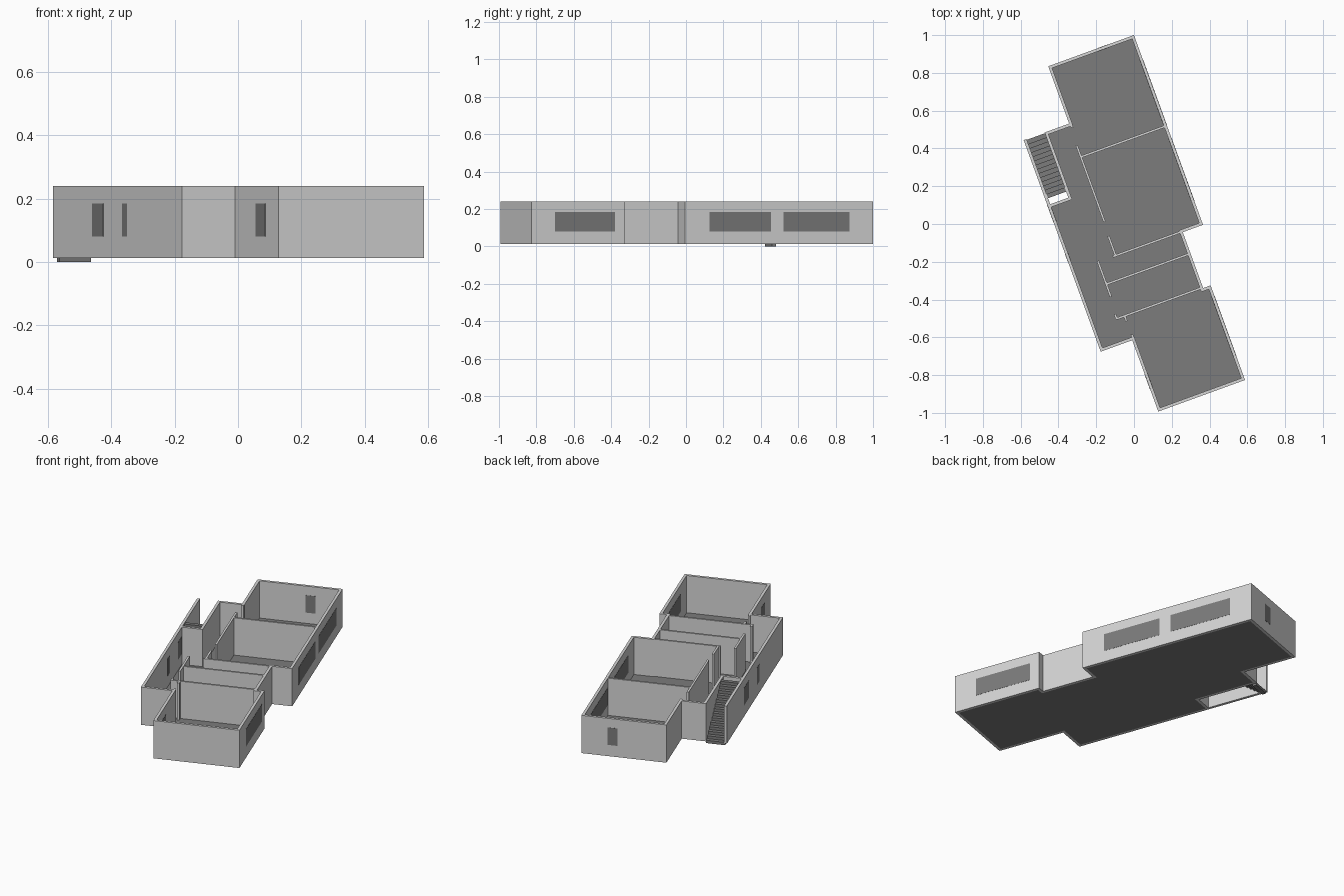
import bpy, bmesh
from mathutils import Matrix
from math import radians

if "Cube" in bpy.data.objects:
    bpy.data.objects.remove(bpy.data.objects["Cube"])

ROT = Matrix.Rotation(radians(20), 4, 'Z')   # plan is drawn square, then turned
Z0, Z1, T = 0.012, 0.24, 0.016               # wall bottom, wall top, outer thickness


def material(name, v):
    m = bpy.data.materials.new(name)
    m.diffuse_color = (v, v, v, 1)
    m.use_nodes = True
    m.node_tree.nodes["Principled BSDF"].inputs["Base Color"].default_value = m.diffuse_color
    return m


LIGHT = material("wall_grey", 0.67)
DARK = material("dark_grey", 0.20)


def finish(bm, name, mat):
    bmesh.ops.recalc_face_normals(bm, faces=bm.faces)
    me = bpy.data.meshes.new(name)
    bm.to_mesh(me)
    bm.free()
    me.materials.append(mat)
    me.transform(ROT)
    ob = bpy.data.objects.new(name, me)
    bpy.context.collection.objects.link(ob)
    return ob


def box(name, u0, u1, v0, v1, z0, z1, mat):
    bm = bmesh.new()
    bmesh.ops.create_cube(bm, size=1)
    for v in bm.verts:
        v.co = ((u0 + u1) / 2 + v.co.x * (u1 - u0),
                (v0 + v1) / 2 + v.co.y * (v1 - v0),
                (z0 + z1) / 2 + v.co.z * (z1 - z0))
    return finish(bm, name, mat)


# Outline of the plan, with a notch for the stair bay
PLAN = [(0.342, 0.940), (-0.141, 0.940), (-0.141, 0.617), (-0.279, 0.617),
        (-0.279, 0.250), (-0.397, 0.250), (-0.397, -0.575), (-0.219, -0.575),
        (-0.219, -0.977), (0.270, -0.977), (0.270, -0.444), (0.228, -0.444),
        (0.228, -0.129), (0.342, -0.129)]


def plan_part(name, ring, height, mat):
    """Extrude either the rim of the plan or its inside."""
    bm = bmesh.new()
    f = bm.faces.new([bm.verts.new((u, v, Z0)) for u, v in PLAN])
    f.normal_update()
    rim = bmesh.ops.inset_region(bm, faces=[f], thickness=T, use_boundary=True,
                                 use_even_offset=True)['faces']
    drop = [g for g in bm.faces if (g in rim) != ring]
    bmesh.ops.delete(bm, geom=drop, context='FACES')
    ext = bmesh.ops.extrude_face_region(bm, geom=bm.faces[:], use_keep_orig=True)
    for e in ext['geom']:
        if isinstance(e, bmesh.types.BMVert):
            e.co.z += height
    finish(bm, name, mat)


plan_part("outer_walls", True, Z1 - Z0, LIGHT)
plan_part("floor", False, 0.003, DARK)

# Free wall beside the stairs
box("stair_side_wall", -0.397, -0.397 + T, 0.25, 0.617, Z0, Z1, LIGHT)

# Inner walls: cross walls (v, u range) and corridor walls (u, v range)
H = 0.006
for i, (v, a, b) in enumerate([(0.430, -0.143, 0.330), (-0.124, -0.165, 0.220),
                               (-0.249, -0.250, 0.220), (-0.440, -0.263, 0.220)]):
    box(f"cross_wall_{i}", a, b, v - H, v + H, Z0 + 0.001, Z1, LIGHT)
for i, (u, a, b) in enumerate([(-0.143, 0.064, 0.496), (-0.133, 0.590, 0.617),
                               (-0.149, -0.124, -0.013), (-0.247, -0.320, -0.118),
                               (-0.258, -0.440, -0.415), (-0.213, -0.470, -0.440),
                               (-0.211, -0.575, -0.545)]):
    box(f"corridor_wall_{i}", u - H, u + H, a, b, Z0 + 0.001, Z1, LIGHT)

# Windows: dark panes showing on both faces of the outer walls
E, W0, W1 = 0.001, 0.08, 0.185
for i, (u, a, b) in enumerate([(-0.397, 0.152, 0.254), (-0.397, -0.067, -0.023),
                               (-0.219, -0.854, -0.766), (0.270 - T, -0.843, -0.502),
                               (0.342 - T, 0.009, 0.360), (0.342 - T, 0.429, 0.806)]):
    box(f"side_window_{i}", u - E, u + T + E, a, b, W0, W1, DARK)
box("back_window", 0.136, 0.192, 0.940 - T - E, 0.940 + E, W0, W1, DARK)

# Stairs rising from the open end of the bay
N, S0, S1 = 14, 0.613, 0.284
run, rise = (S0 - S1) / N, (Z1 - 0.004) / N
for i in range(N):
    v = S0 - i * run
    box(f"stair_step_{i}", -0.386, -0.279, v - run, v, i * rise, (i + 1) * rise, DARK)
